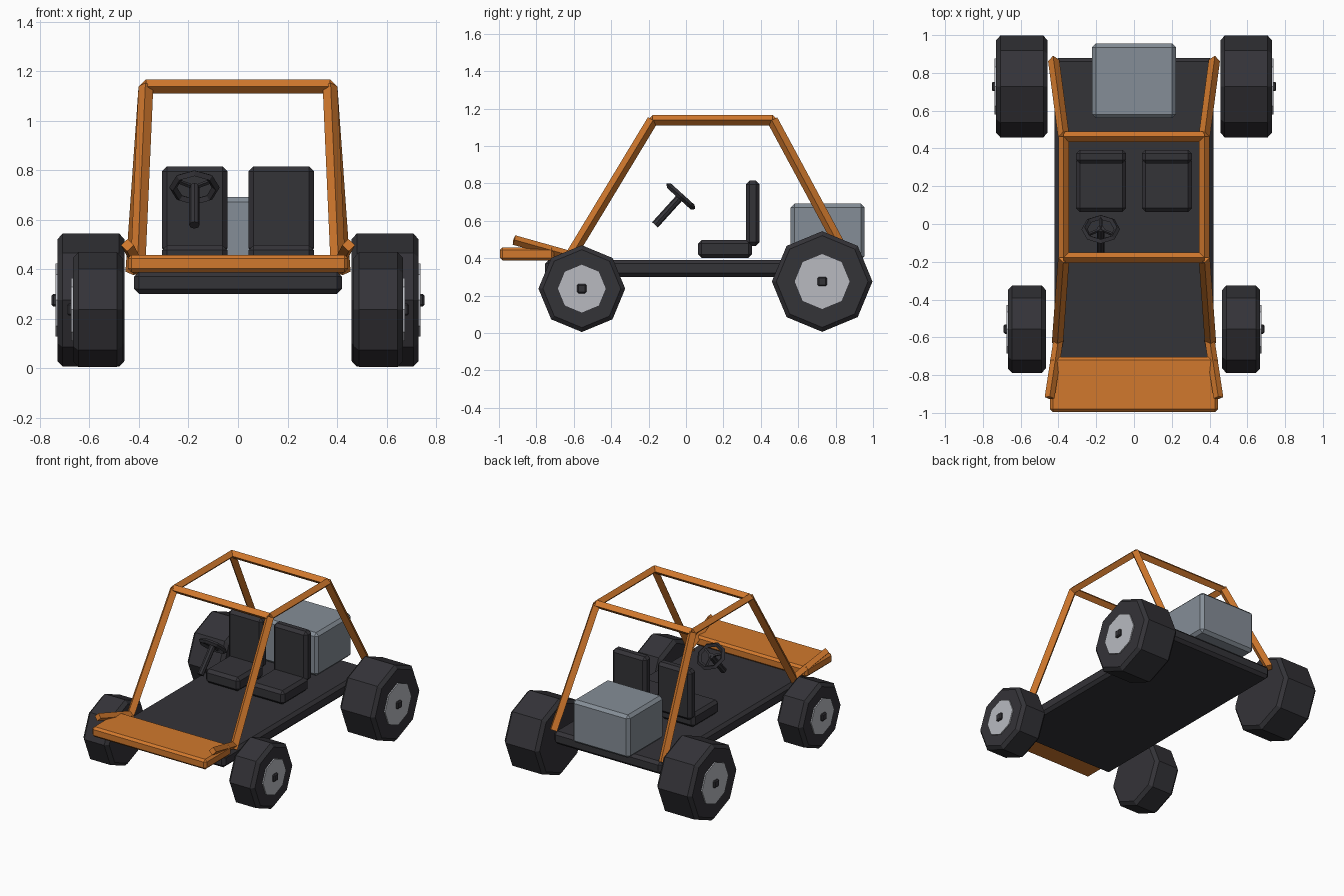
import bpy, math
from mathutils import Vector, Matrix

if "Cube" in bpy.data.objects:
    bpy.data.objects.remove(bpy.data.objects["Cube"], do_unlink=True)


def material(name, rgb):
    m = bpy.data.materials.new(name)
    m.use_nodes = True
    m.diffuse_color = (*rgb, 1)
    bsdf = next(n for n in m.node_tree.nodes if n.type == "BSDF_PRINCIPLED")
    bsdf.inputs["Base Color"].default_value = (*rgb, 1)
    return m


ORANGE = material("orange paint", (0.64, 0.19, 0.026))
DARK = material("dark rubber", (0.034, 0.033, 0.039))
STEEL = material("engine grey", (0.235, 0.27, 0.31))
SILVER = material("rim silver", (0.48, 0.49, 0.53))


def finish(name, mat, bevel=0):
    ob = bpy.context.object
    ob.name = ob.data.name = name
    ob.data.materials.append(mat)
    if bevel:
        mod = ob.modifiers.new("chamfer", "BEVEL")
        mod.width = bevel
        mod.segments = 1
        mod.limit_method = "ANGLE"
        mod.angle_limit = math.radians(50)
    return ob


def box(name, mat, low, high, bevel=0.02):
    low, high = Vector(low), Vector(high)
    bpy.ops.mesh.primitive_cube_add(size=1, location=(low + high) / 2)
    bpy.context.object.data.transform(Matrix.Diagonal((*(high - low), 1)))
    return finish(name, mat, bevel)


def rod(name, mat, start, end, radius, sides=4, bevel=0):
    start, end = Vector(start), Vector(end)
    axis = end - start
    bpy.ops.mesh.primitive_cylinder_add(
        vertices=sides, radius=radius, depth=axis.length,
        location=(start + end) / 2, rotation=axis.to_track_quat("Z", "Y").to_euler())
    return finish(name, mat, bevel)


# Chassis, nose plate and engine
box("chassis", DARK, (-0.42, -0.755, 0.30), (0.42, 0.88, 0.39))
box("nose_plate", ORANGE, (-0.445, -0.995, 0.387), (0.445, -0.705, 0.458), 0.015)
box("engine", STEEL, (-0.222, 0.56, 0.39), (0.222, 0.955, 0.692))

# Roll cage, nose horns, seats and wheels on both sides
for s, side in ((1, "left"), (-1, "right")):
    front_top, rear_top = (s * 0.372, -0.178, 1.138), (s * 0.372, 0.462, 1.138)
    rod(f"front_post_{side}", ORANGE, (s * 0.405, -0.63, 0.39), front_top, 0.03)
    rod(f"rear_post_{side}", ORANGE, (s * 0.425, 0.865, 0.39), rear_top, 0.03)
    rod(f"roof_rail_{side}", ORANGE, front_top, rear_top, 0.028)
    rod(f"nose_horn_{side}", ORANGE, (s * 0.40, -0.61, 0.41), (s * 0.447, -0.92, 0.497), 0.026)

    a, b = sorted((s * 0.042, s * 0.307))
    box(f"seat_cushion_{side}", DARK, (a, 0.064, 0.40), (b, 0.353, 0.497))
    box(f"seat_back_{side}", DARK, (a, 0.32, 0.465), (b, 0.393, 0.815))

    for end, y, z, r, inner, outer, rim in (("front", -0.557, 0.237, 0.232, 0.467, 0.667, 0.128),
                                            ("rear", 0.728, 0.275, 0.269, 0.458, 0.73, 0.147)):
        def hub_rod(part, mat, x0, x1, radius, bevel=0):
            return rod(f"{end}_{part}_{side}", mat, (s * x0, y, z), (s * x1, y, z), radius, 8, bevel)
        hub_rod("tyre", DARK, inner, outer, r, 0.022)
        hub_rod("rim", SILVER, outer - 0.02, outer + 0.008, rim)
        box(f"{end}_hub_cap_{side}", DARK, (s * (outer + 0.003) - 0.02, y - 0.025, z - 0.025),
            (s * (outer + 0.003) + 0.02, y + 0.025, z + 0.025), 0.007)

# Roof crossbars
for name, y in (("front_crossbar", -0.178), ("rear_crossbar", 0.462)):
    rod(name, ORANGE, (-0.372, y, 1.138), (0.372, y, 1.138), 0.028)

# Steering column, wheel rim and spokes
centre = Vector((-0.176, -0.028, 0.73))
axis = Vector((0, 0.67, 0.74)).normalized()
rod("steering_column", DARK, centre - axis * 0.205, centre + axis * 0.005, 0.021, 8)
bpy.ops.mesh.primitive_torus_add(
    major_segments=8, minor_segments=4, major_radius=0.086, minor_radius=0.016,
    location=centre, rotation=axis.to_track_quat("Z", "Y").to_euler())
finish("steering_wheel", DARK)
across = Vector((1, 0, 0))
up = axis.cross(across)
for i in range(3):
    t = math.radians(90 + 120 * i)
    tip = centre + (across * math.cos(t) + up * math.sin(t)) * 0.08
    rod(f"steering_spoke_{i + 1}", DARK, centre, tip, 0.009)
